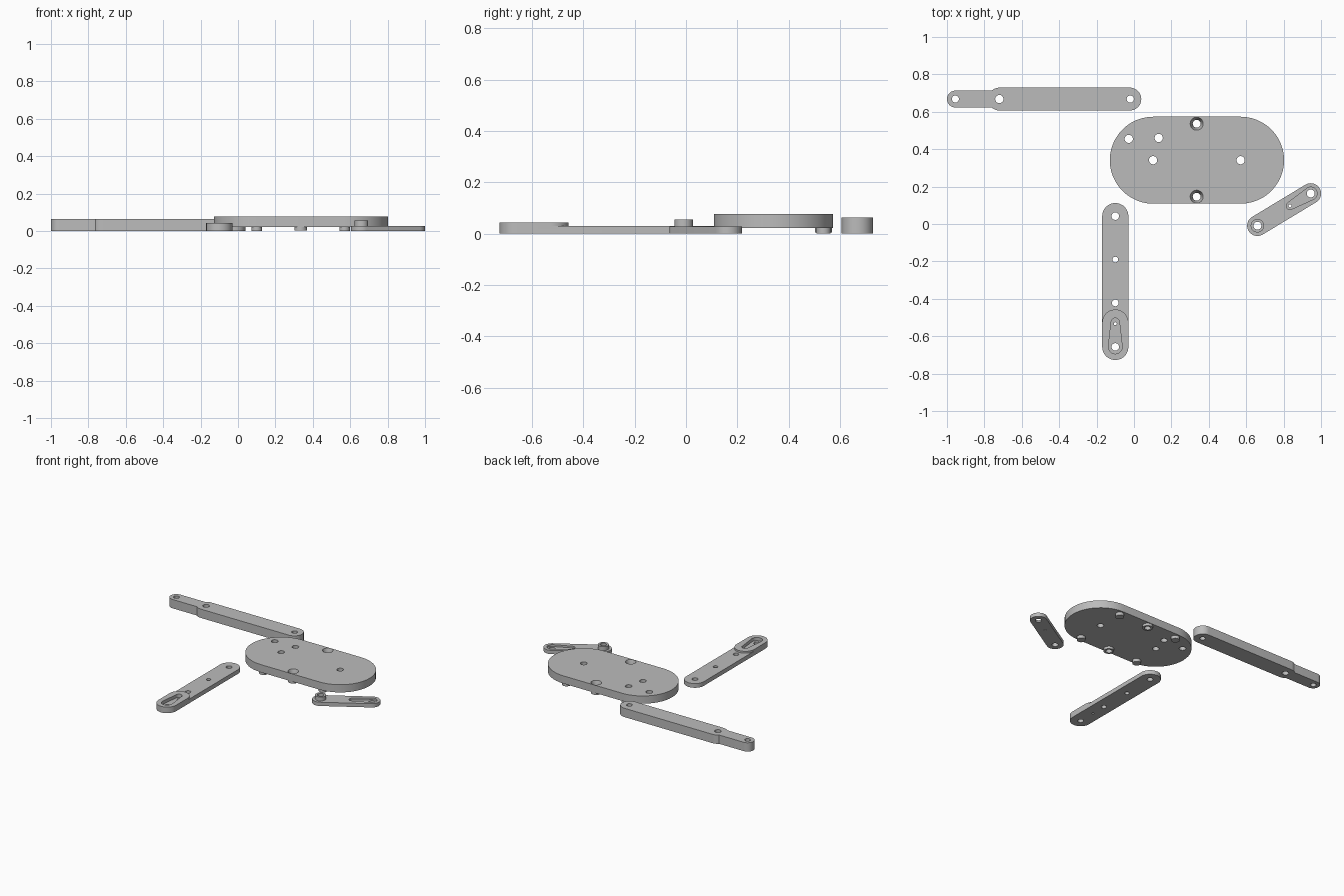
import bpy
import bmesh
from math import atan2, acos, cos, sin, pi, hypot, radians

cube = bpy.data.objects.get("Cube")
if cube:
    bpy.data.objects.remove(cube, do_unlink=True)

grey = bpy.data.materials.new("plain grey")
grey.use_nodes = True
grey.diffuse_color = (0.5, 0.5, 0.5, 1)
grey.node_tree.nodes["Principled BSDF"].inputs["Base Color"].default_value = (0.5, 0.5, 0.5, 1)

STEPS = 24  # segments per half turn


def add_object(name, bm):
    bmesh.ops.recalc_face_normals(bm, faces=bm.faces)
    mesh = bpy.data.meshes.new(name)
    bm.to_mesh(mesh)
    bm.free()
    mesh.materials.append(grey)
    ob = bpy.data.objects.new(name, mesh)
    bpy.context.collection.objects.link(ob)
    return ob


def link(name, a, ra, b, rb, z0, z1):
    """Rounded bar around two end circles, which may differ in radius."""
    dx, dy = b[0] - a[0], b[1] - a[1]
    heading = atan2(dy, dx)
    tangent = acos((ra - rb) / hypot(dx, dy))
    points = []
    for centre, r, start, sweep in ((b, rb, heading - tangent, 2 * tangent),
                                    (a, ra, heading + tangent, 2 * (pi - tangent))):
        for i in range(STEPS + 1):
            t = start + sweep * i / STEPS
            points.append((centre[0] + r * cos(t), centre[1] + r * sin(t)))
    bm = bmesh.new()
    face = bm.faces.new([bm.verts.new((x, y, z0)) for x, y in points])
    top = bmesh.ops.extrude_face_region(bm, geom=[face])["geom"]
    bmesh.ops.translate(bm, vec=(0, 0, z1 - z0),
                        verts=[v for v in top if isinstance(v, bmesh.types.BMVert)])
    return add_object(name, bm)


def disc(name, centre, r_low, z0, z1, r_high=None):
    bm = bmesh.new()
    bmesh.ops.create_cone(bm, cap_ends=True, segments=2 * STEPS, radius1=r_low,
                          radius2=r_high or r_low, depth=z1 - z0)
    bmesh.ops.translate(bm, vec=(centre[0], centre[1], (z0 + z1) / 2), verts=bm.verts)
    return add_object(name, bm)


def combine(ob, other, operation):
    mod = ob.modifiers.new("combine", 'BOOLEAN')
    mod.operation, mod.solver, mod.object = operation, 'EXACT', other
    bpy.context.view_layer.objects.active = ob
    bpy.ops.object.modifier_apply(modifier=mod.name)
    bpy.data.objects.remove(other, do_unlink=True)


def join(ob, other):
    combine(ob, other, 'UNION')


def cut(ob, other):
    combine(ob, other, 'DIFFERENCE')


def drill(ob, holes):
    for x, y, r in holes:
        cut(ob, disc("drill", (x, y), r, -0.1, 0.2))


# Long arm with a narrower tip
y = 0.668
long_arm = link("long_arm", (-0.72, y), 0.061, (-0.022, y), 0.061, 0, 0.063)
join(long_arm, link("tip", (-0.955, y), 0.045, (-0.72, y), 0.045, 0, 0.063))
drill(long_arm, [(-0.955, y, 0.019), (-0.72, y, 0.022), (-0.02, y, 0.019)])

# Base plate with six feet and two countersunk holes
mid = 0.341
plate = link("base_plate", (0.103, mid), 0.2325, (0.57, mid), 0.2325, 0.022, 0.077)
for y in (mid - 0.195, mid + 0.195):
    for x in (0.1, 0.57):
        join(plate, disc("foot", (x, y), 0.028, 0, 0.03))
    join(plate, disc("screw_foot", (0.335, y), 0.034, 0.004, 0.03))
    cut(plate, disc("countersink", (0.335, y), 0.021, 0.035, 0.078, 0.035))
    drill(plate, [(0.335, y, 0.021)])
drill(plate, [(-0.028, 0.455, 0.022), (0.132, 0.46, 0.022),
              (0.102, mid, 0.022), (0.57, mid, 0.022)])

# Flat arm with a raised pad and a tapered pocket
x = -0.1
flat_arm = link("flat_arm", (x, 0.042), 0.07, (x, -0.657), 0.07, 0, 0.03)
join(flat_arm, link("pad", (x, -0.527), 0.07, (x, -0.657), 0.07, 0.03, 0.043))
cut(flat_arm, link("pocket", (x, -0.657), 0.037, (x, -0.525), 0.022, 0.02, 0.06))
drill(flat_arm, [(x, 0.042, 0.02), (x, -0.19, 0.015), (x, -0.422, 0.018),
                 (x, -0.657, 0.02), (x, -0.533, 0.008)])

# Short crank with a raised collar and a tapered pocket
pivot, far, near = (0.66, -0.009), (0.945, 0.163), (0.834, 0.097)
crank = link("short_crank", pivot, 0.055, far, 0.055, 0, 0.027)
join(crank, disc("collar", pivot, 0.036, 0.02, 0.055))
cut(crank, link("pocket", far, 0.034, near, 0.02, 0.014, 0.06))
drill(crank, [(*pivot, 0.021), (*far, 0.021), (*near, 0.008)])

# Smooth the round walls, keep the rims sharp
bpy.ops.object.select_all(action='DESELECT')
for ob in (long_arm, plate, flat_arm, crank):
    ob.select_set(True)
bpy.context.view_layer.objects.active = plate
bpy.ops.object.shade_smooth_by_angle(angle=radians(30))
